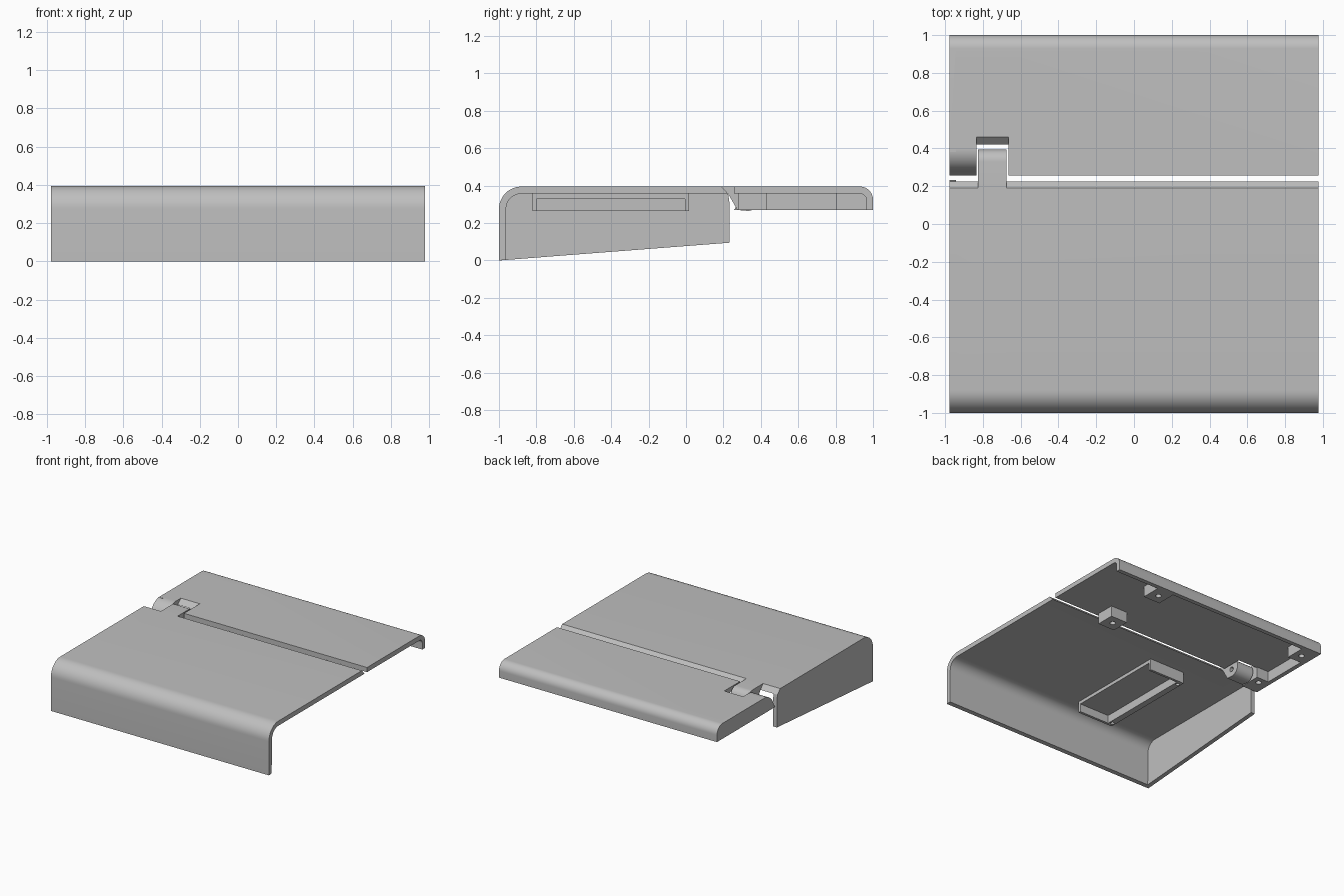
import bpy, bmesh, math

if "Cube" in bpy.data.objects:
    bpy.data.objects.remove(bpy.data.objects["Cube"])

X0, X1 = -0.978, 0.978        # left and right ends
TOP, UNDER = 0.395, 0.357     # outer and inner skin of the panels
T = 0.035                     # wall thickness

gray = bpy.data.materials.new("light gray plastic")
gray.diffuse_color = (0.52, 0.52, 0.52, 1)
gray.use_nodes = True
gray.node_tree.nodes["Principled BSDF"].inputs["Base Color"].default_value = gray.diffuse_color


def arc(cy, cz, r, a0, a1, n=12):
    """Points of an arc in the y-z plane, angles in degrees."""
    out = []
    for i in range(n + 1):
        a = math.radians(a0 + (a1 - a0) * i / n)
        out.append((cy + r * math.cos(a), cz + r * math.sin(a)))
    return out


def extrude(name, profile, x0, x1):
    """Extrude a closed y-z profile along x."""
    bm = bmesh.new()
    face = bm.faces.new([bm.verts.new((x0, y, z)) for y, z in profile])
    res = bmesh.ops.extrude_face_region(bm, geom=[face])
    verts = [v for v in res["geom"] if isinstance(v, bmesh.types.BMVert)]
    bmesh.ops.translate(bm, verts=verts, vec=(x1 - x0, 0, 0))
    bmesh.ops.recalc_face_normals(bm, faces=bm.faces)
    me = bpy.data.meshes.new(name)
    bm.to_mesh(me)
    bm.free()
    me.materials.append(gray)
    ob = bpy.data.objects.new(name, me)
    bpy.context.collection.objects.link(ob)
    return ob


def box(name, x0, x1, y0, y1, z0, z1):
    return extrude(name, [(y0, z0), (y1, z0), (y1, z1), (y0, z1)], x0, x1)


def pin(x, y, z, r, depth, along_x=False):
    """Cylinder used to drill a hole."""
    rot = (0, math.pi / 2, 0) if along_x else (0, 0, 0)
    bpy.ops.mesh.primitive_cylinder_add(vertices=20, radius=r, depth=depth,
                                        location=(x, y, z), rotation=rot)
    ob = bpy.context.object
    ob.name = "drill"
    ob.hide_render = True
    ob.data.materials.append(gray)
    return ob


def combine(base, others, op):
    """Apply boolean operations and remove the helpers."""
    for o in others:
        bpy.context.view_layer.objects.active = base
        m = base.modifiers.new("bool", "BOOLEAN")
        m.operation, m.solver, m.object = op, "EXACT", o
        bpy.ops.object.modifier_apply(modifier=m.name)
        bpy.data.objects.remove(o, do_unlink=True)


def smooth(ob):
    bpy.ops.object.select_all(action="DESELECT")
    ob.select_set(True)
    bpy.context.view_layer.objects.active = ob
    bpy.ops.object.shade_smooth_by_angle(angle=math.radians(30))


# Front lid: rounded front wall and flat top with a bevelled rear edge
front_curve = arc(-0.88, 0.275, 0.12, 180, 90)
lid = extrude("front_lid",
              [(-1, 0)] + front_curve + [(0.19, TOP), (0.225, UNDER)]
              + arc(-0.88, 0.275, 0.082, 90, 180) + [(-0.965, 0.003)], X0, X1)

# Left side wall with a sloping lower edge
wall = extrude("lid_side_wall",
               [(-1, 0)] + front_curve
               + [(0.19, TOP), (0.225, UNDER), (0.232, 0.31), (0.232, 0.095)],
               X0, X0 + T)

# Hinge tongue ending in a barrel
tongue = extrude("hinge_tongue",
                 [(0.12, TOP)] + arc(0.33, 0.33, 0.065, 90, -90, 20)
                 + [(0.275, 0.27), (0.225, UNDER), (0.12, UNDER)],
                 -0.825, -0.675)
combine(lid, [wall, tongue], "UNION")
combine(lid, [pin(-0.75, 0.325, 0.325, 0.02, 0.3, True)], "DIFFERENCE")
smooth(lid)

# Tray under the lid: ceiling, two end walls and one long wall, open on one side
tray = box("tray", -0.47, -0.15, -0.82, 0.015, 0.33, UNDER + 0.003)
combine(tray, [box("tray_end", -0.47, -0.15, -0.82, -0.80, 0.265, 0.345),
               box("tray_end", -0.47, -0.15, -0.005, 0.015, 0.265, 0.345),
               box("tray_side", -0.47, -0.42, -0.82, 0.015, 0.265, 0.345)], "UNION")
combine(tray, [pin(-0.445, y, 0.265, 0.015, 0.06) for y in (-0.78, -0.025)],
        "DIFFERENCE")

# Rear panel: flat top with a rounded back wall
rear = extrude("rear_panel",
               [(0.257, TOP)] + arc(0.93, 0.325, 0.07, 90, 0)
               + [(1, 0.27), (0.965, 0.27)] + arc(0.93, 0.322, 0.035, 0, 90)
               + [(0.257, UNDER)], X0, X1)

# Notch for the hinge, with a slanted rear edge
notch = extrude("notch", [(0.2, 0.45), (0.515, 0.45), (0.46, TOP),
                          (0.42, UNDER), (0.40, 0.33), (0.2, 0.33)], -0.835, -0.665)
corner = box("corner_cut", X0 - 0.05, -0.80, 0.2, 0.40, 0.2, 0.5)
combine(rear, [notch, corner], "DIFFERENCE")

# Left wall, rounded hinge block and screw posts
side = extrude("rear_side_wall",
               [(0.38, 0.27), (0.38, TOP)] + arc(0.93, 0.325, 0.07, 90, 0)
               + [(1, 0.27)], X0, X0 + T)
hinge = extrude("hinge_block",
                arc(0.397, 0.27, 0.125, 90, 165, 14)
                + [(0.257, 0.27), (0.43, 0.27), (0.43, TOP)], X0, -0.835)
posts = [box("post", 0.43, 0.58, 0.805, 0.975, 0.27, 0.37),
         box("post", 0.43, 0.58, 0.28, 0.43, 0.27, 0.37),
         box("post", X0 + 0.02, -0.82, 0.805, 0.975, 0.27, 0.37)]
combine(rear, [side, hinge] + posts, "UNION")

# Screw holes in the posts and pin hole in the hinge block
holes = [pin(x, y, 0.27, 0.022, 0.12) for x, y in
         ((0.505, 0.885), (0.505, 0.355), (-0.885, 0.885), (-0.895, 0.375))]
combine(rear, holes, "DIFFERENCE")
smooth(rear)
